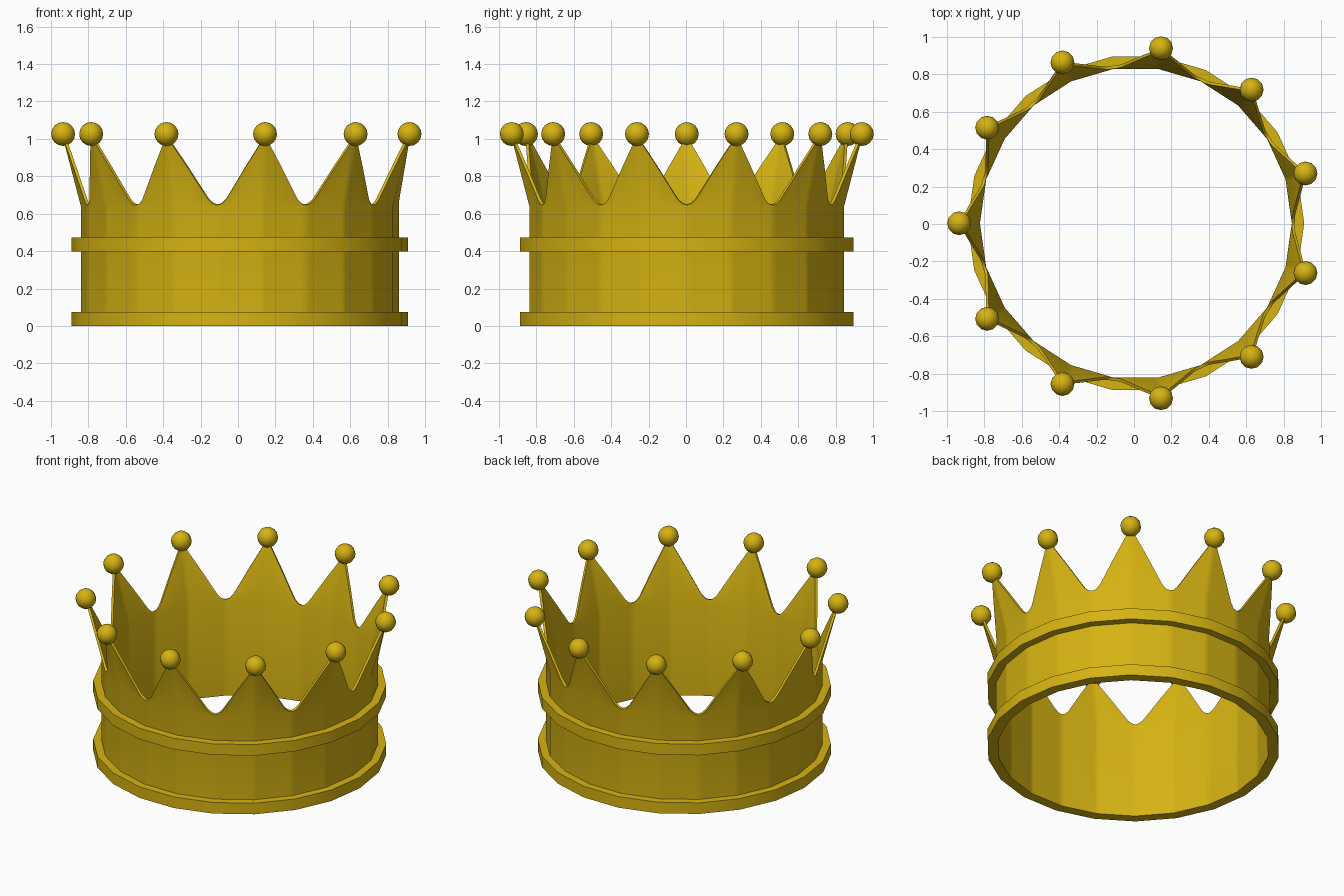
import bpy, bmesh, math

if "Cube" in bpy.data.objects:
    bpy.data.objects.remove(bpy.data.objects["Cube"])

N = 11                      # crown points
SIDES = 2 * N               # band is a 22-sided prism
CX, CY = 0.01, 0.004
gold = bpy.data.materials.new("gold")
gold.diffuse_color = (0.67, 0.45, 0.006, 1)
gold.use_nodes = True
gold.node_tree.nodes["Principled BSDF"].inputs["Base Color"].default_value = gold.diffuse_color


def corner(i, r, z):
    a = math.pi + math.tau * i / SIDES
    return (CX + r * math.cos(a), CY + r * math.sin(a), z)


def on_side(u, r, z):
    """Point on the polygon outline, u counted in sides."""
    i = math.floor(u)
    f = u - i
    p, q = corner(i, r, z), corner(i + 1, r, z)
    return [p[k] * (1 - f) + q[k] * f for k in range(3)]


def finish(bm, name, thickness=0):
    bmesh.ops.recalc_face_normals(bm, faces=bm.faces) if not thickness else None
    me = bpy.data.meshes.new(name)
    bm.to_mesh(me)
    bm.free()
    me.materials.append(gold)
    ob = bpy.data.objects.new(name, me)
    bpy.context.collection.objects.link(ob)
    bpy.ops.object.select_all(action='DESELECT')
    ob.select_set(True)
    bpy.context.view_layer.objects.active = ob
    if thickness:
        mod = ob.modifiers.new("thickness", 'SOLIDIFY')
        mod.thickness = thickness
        mod.offset = -1
        bpy.ops.object.modifier_apply(modifier=mod.name)
    bpy.ops.object.shade_smooth_by_angle(angle=math.radians(35))
    return ob


# Wall with flared points: half outline from tip (0) to valley (1)
half = [(0, 1.0), (0.07, 0.985), (0.38, 0.85), (0.7, 0.715),
        (0.8, 0.676), (0.9, 0.653), (1, 0.646)]
outline = half + [(2 - t, z) for t, z in half[-2:0:-1]]
bm = bmesh.new()
cols = []
for p in range(N):
    for t, z in outline:
        u = 2 * p + t
        flare = 0.85 + (z - 0.64) * 0.262
        cols.append([bm.verts.new(on_side(u, r, h))
                     for r, h in ((0.85, 0), (0.85, 0.64), (flare, z))])
for a, b in zip(cols, cols[1:] + cols[:1]):
    for k in range(2):
        bm.faces.new((a[k], b[k], b[k + 1], a[k + 1]))
finish(bm, "crown_wall", 0.016)


# Raised rings around the wall
def ring(name, z0, z1):
    bm = bmesh.new()
    loops = [[bm.verts.new(corner(i, r, z)) for r, z in
              ((0.842, z0), (0.9, z0), (0.9, z1), (0.842, z1))]
             for i in range(SIDES)]
    for a, b in zip(loops, loops[1:] + loops[:1]):
        for k in range(4):
            m = (k + 1) % 4
            bm.faces.new((a[k], b[k], b[m], a[m]))
    finish(bm, name)


ring("bottom_ring", 0.0, 0.075)
ring("middle_ring", 0.397, 0.472)

# Balls on the tips
bm = bmesh.new()
for p in range(N):
    new = bmesh.ops.create_uvsphere(bm, u_segments=12, v_segments=8, radius=0.064)
    x, y, z = corner(2 * p, 0.945, 1.026)
    bmesh.ops.translate(bm, verts=new["verts"], vec=(x, y, z))
finish(bm, "tip_balls")
